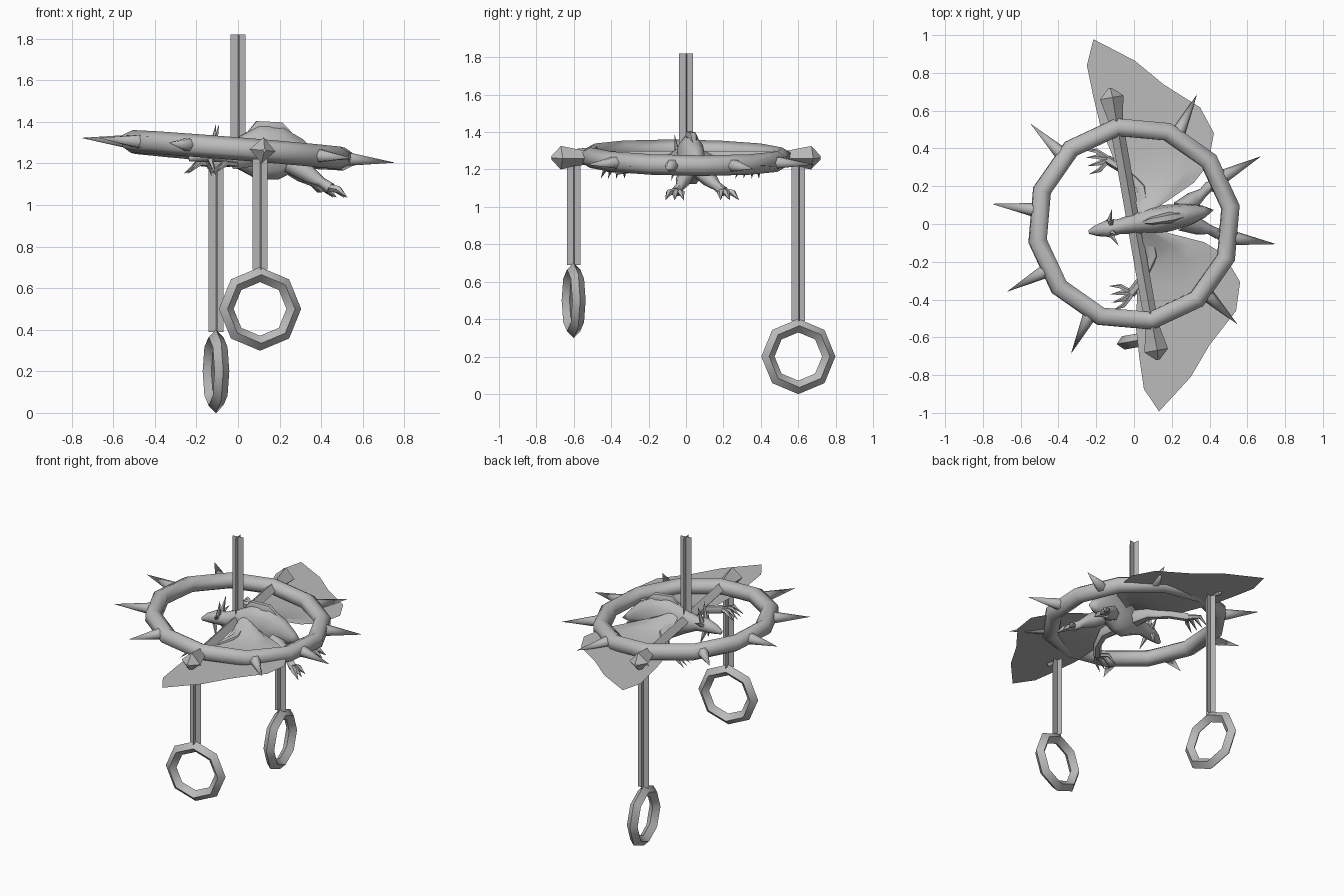
import bpy, bmesh
from math import radians, cos, sin, pi
from mathutils import Matrix, Vector

old = bpy.data.objects.get("Cube")
if old:
    bpy.data.objects.remove(old, do_unlink=True)

grey = bpy.data.materials.new("plain_grey")
grey.use_nodes = True
COLOR = (0.5, 0.5, 0.5, 1)
grey.diffuse_color = COLOR
grey.node_tree.nodes["Principled BSDF"].inputs["Base Color"].default_value = COLOR

# The whole model is turned about z; the hoop also leans sideways
TURN = Matrix.Rotation(radians(10), 4, "Z")
LEAN = Matrix.Translation((0, 0, 1.263)) @ Matrix.Rotation(radians(4.7), 4, "Y")
FLAT = Matrix.Identity(4)


def finish(name, bm, place=FLAT, angle=60, solid=True):
    if solid:
        bmesh.ops.remove_doubles(bm, verts=bm.verts, dist=0.0005)
        bmesh.ops.recalc_face_normals(bm, faces=bm.faces)
    bm.transform(TURN @ place)
    mesh = bpy.data.meshes.new(name)
    bm.to_mesh(mesh)
    bm.free()
    mesh.materials.append(grey)
    obj = bpy.data.objects.new(name, mesh)
    bpy.context.collection.objects.link(obj)
    bpy.ops.object.select_all(action="DESELECT")
    obj.select_set(True)
    bpy.context.view_layer.objects.active = obj
    bpy.ops.object.shade_smooth_by_angle(angle=radians(angle))
    return obj


def loft(bm, points, widths, heights=None, sides=6):
    """Tube of elliptical sections along a path."""
    heights = heights or widths
    pts = [Vector(p) for p in points]
    rows = []
    for i, p in enumerate(pts):
        t = (pts[min(i + 1, len(pts) - 1)] - pts[max(i - 1, 0)]).normalized()
        ref = Vector((0, 0, 1)) if abs(t.z) < 0.95 else Vector((1, 0, 0))
        side = t.cross(ref).normalized()
        up = side.cross(t)
        ring = []
        for k in range(sides):
            a = 2 * pi * k / sides
            ring.append(bm.verts.new(p + side * widths[i] * cos(a) + up * heights[i] * sin(a)))
        rows.append(ring)
    for a, b in zip(rows, rows[1:]):
        for k in range(sides):
            n = (k + 1) % sides
            bm.faces.new((a[k], a[n], b[n], b[k]))
    bm.faces.new(rows[0])
    bm.faces.new(rows[-1])


def hoop(name, major, minor, segments, sides, place, phase=0.0):
    bm = bmesh.new()
    grid = []
    for i in range(segments):
        a = 2 * pi * i / segments
        row = []
        for k in range(sides):
            b = 2 * pi * k / sides + phase
            r = major + minor * cos(b)
            row.append(bm.verts.new((r * cos(a), r * sin(a), minor * sin(b))))
        grid.append(row)
    for i in range(segments):
        j = (i + 1) % segments
        for k in range(sides):
            n = (k + 1) % sides
            bm.faces.new((grid[i][k], grid[j][k], grid[j][n], grid[i][n]))
    finish(name, bm, place, 65)


def chain(name, y, low, high):
    """Two crossed flat strips."""
    bm = bmesh.new()
    w = 0.037
    for dx, dy in ((w, 0), (0, w)):
        corners = ((-dx, -dy, low), (dx, dy, low), (dx, dy, high), (-dx, -dy, high))
        bm.faces.new([bm.verts.new((px, y + py, z)) for px, py, z in corners])
    finish(name, bm, solid=False)


# Big spiked hoop
hoop("main_hoop", 0.52, 0.055, 12, 6, LEAN, pi / 6)
for i in range(10):
    if i % 5 == 2:
        continue  # the crossbar ends sit here
    a = radians(18 + 36 * i)
    bm = bmesh.new()
    loft(bm, [(r * cos(a), r * sin(a), 0) for r in (0.53, 0.765)], (0.038, 0))
    finish("hoop_spike", bm, LEAN)

# Crossbar with flared, pointed ends
bm = bmesh.new()
reach = (0.54, 0.68, 0.73)
loft(bm, [(0, -r, 0) for r in reversed(reach)] + [(0, r, 0) for r in reach],
     (0.01, 0.063, 0.036, 0.036, 0.063, 0.01), sides=4)
finish("crossbar", bm, LEAN, 40)

# Chains and hanging rings
chain("top_chain", 0, 1.26, 1.82)
chain("front_chain", -0.61, 0.69, 1.22)
chain("back_chain", 0.61, 0.39, 1.22)
for name, y, z, axis in (("front_ring", -0.61, 0.5, "X"), ("back_ring", 0.61, 0.2, "Y")):
    hoop(name, 0.165, 0.036, 8, 4,
         Matrix.Translation((0, y, z)) @ Matrix.Rotation(pi / 2, 4, axis))

# Creature body: snout, head, neck, deep torso, short tail
body = [(-.24, 1.22, .012, .012), (-.2, 1.235, .03, .03), (-.14, 1.25, .045, .045),
        (-.08, 1.25, .04, .045), (0, 1.25, .055, .08), (.1, 1.25, .075, .135),
        (.2, 1.25, .07, .135), (.3, 1.24, .055, .08), (.37, 1.21, .035, .04),
        (.43, 1.19, 0, 0)]
bm = bmesh.new()
loft(bm, [(x, 0, z) for x, z, w, h in body], [s[2] for s in body], [s[3] for s in body], 10)
finish("body", bm)

# Back ridge
bm = bmesh.new()
loft(bm, [(.02, 0, 1.32), (.1, 0, 1.37), (.2, 0, 1.37), (.36, 0, 1.25)],
     (0, .025, .03, 0), (0, .04, .035, 0))
finish("back_ridge", bm)

# Wing outline as leading and trailing points: x, y, z
lead = [(.03, .05, 1.29), (.03, .15, 1.25), (.02, .22, 1.23), (-.04, .33, 1.217),
        (-.085, .54, 1.217), (-.095, .7, 1.217), (-.1, .87, 1.217), (-.042, 1, 1.217)]
trail = [(.13, .06, 1.27), (.35, .16, 1.23), (.44, .24, 1.22), (.5, .4, 1.217),
         (.452, .547, 1.217), (.283, .7, 1.217), (.155, .85, 1.217), (-.041, 1, 1.217)]

for s, word in ((1, "back"), (-1, "front")):
    # Membrane sheet, slightly arched near the body
    bm = bmesh.new()
    rows = []
    for a, b in zip(lead, trail):
        row = []
        for k in range(5):
            p = Vector(a).lerp(Vector(b), k / 4)
            p.z += (a[2] - 1.217) * 0.5 * sin(pi * k / 4)
            row.append(bm.verts.new((p.x, s * p.y, p.z)))
        rows.append(row)
    for a, b in zip(rows, rows[1:]):
        for k in range(4):
            quad = (a[k], a[k + 1], b[k + 1], b[k])
            bm.faces.new(quad if s > 0 else quad[::-1])
    finish(word + "_wing", bm, solid=False)

    # Arm under the wing, ending in a clawed hand
    bm = bmesh.new()
    loft(bm, [(.06, s * .05, 1.24), (.07, s * .18, 1.22), (0, s * .29, 1.205),
              (-.08, s * .36, 1.195)], (.05, .035, .025, .025))
    for spread in (-.06, -.015, .03, .07):
        y = .36 + spread * .5
        loft(bm, [(-.07, s * .36, 1.195), (-.13, s * (y + spread * .3), 1.2),
                  (-.19, s * (.36 + spread), 1.15)], (.015, .013, 0), sides=5)
    finish(word + "_arm", bm)

    # Hind leg with splayed toes
    bm = bmesh.new()
    loft(bm, [(.25, s * .03, 1.2), (.33, s * .07, 1.15), (.39, s * .1, 1.11),
              (.43, s * .13, 1.08)], (.05, .045, .025, .028))
    for spread in (-.05, 0, .05):
        loft(bm, [(.42, s * .125, 1.085), (.46, s * (.14 + spread * .7), 1.075),
                  (.5, s * (.15 + spread), 1.035)], (.018, .018, 0), sides=5)
    finish(word + "_hind_leg", bm)

    # Horn, ear and jaw spine
    bm = bmesh.new()
    for root, tip in (((-.12, .025, 1.28), (-.1, .045, 1.39)),
                      ((-.13, .03, 1.26), (-.1, .1, 1.3)),
                      ((-.14, .03, 1.22), (-.12, .06, 1.14))):
        loft(bm, [(p[0], s * p[1], p[2]) for p in (root, tip)], (.016, 0), sides=5)
    finish(word + "_head_spines", bm)
